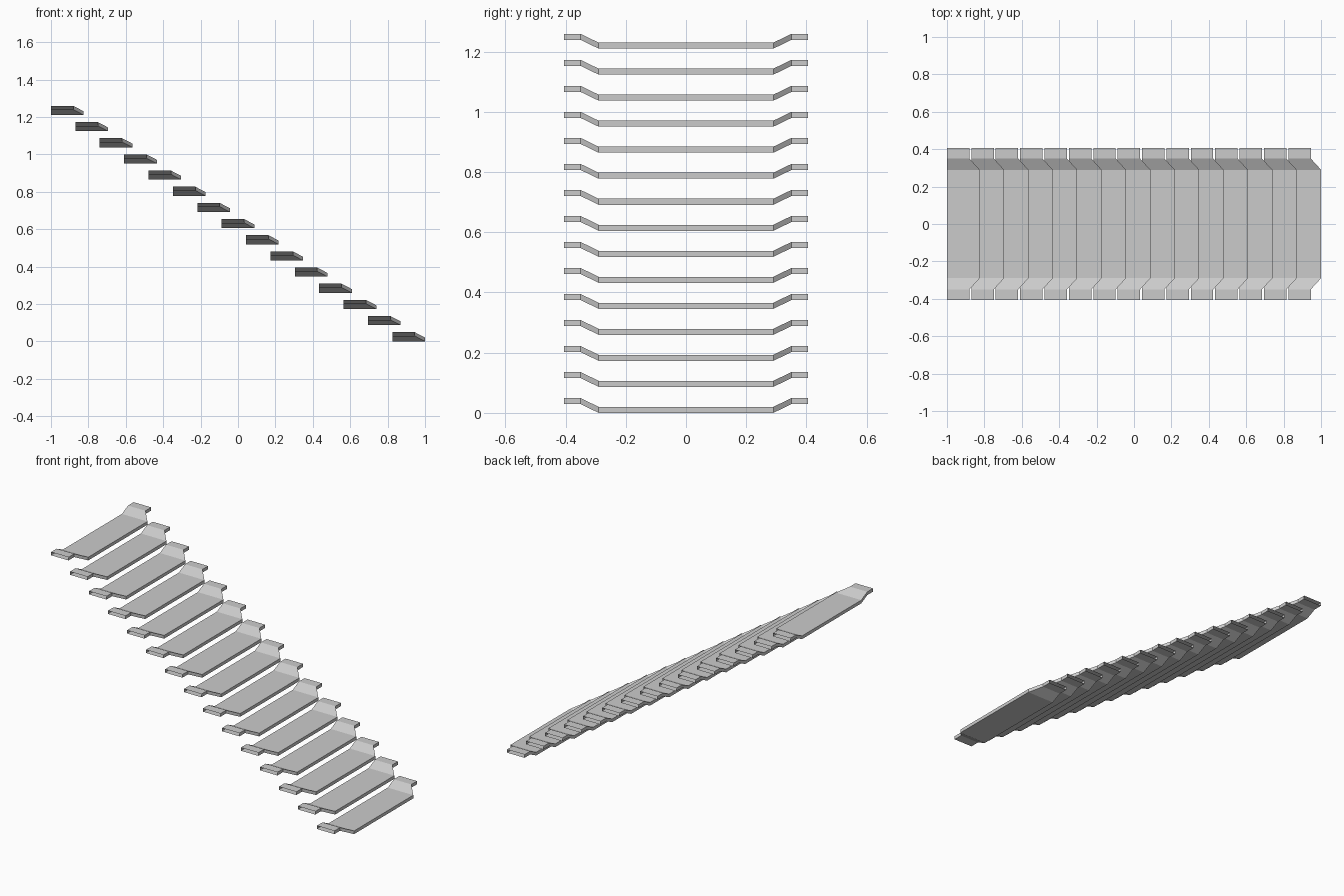
import bpy, bmesh

if "Cube" in bpy.data.objects:
    bpy.data.objects.remove(bpy.data.objects["Cube"])

STEPS = 15
RUN, RISE = 1.825 / 14, 1.21 / 14
THICK = 0.02

# Half of one step, from centre to end: (y, front edge x, underside z)
HALF = [(0.29, 0.175, 0.0), (0.35, 0.12, 0.029), (0.405, 0.12, 0.029)]
SECTIONS = [(-y, x, z) for y, x, z in reversed(HALF)] + HALF


def step_mesh():
    """Folded tread with raised mounting tabs, open at both tab ends."""
    bm = bmesh.new()
    rings = []
    for y, x, z in SECTIONS:
        corners = [(0, y, z), (x, y, z), (x, y, z + THICK), (0, y, z + THICK)]
        rings.append([bm.verts.new(c) for c in corners])
    for a, b in zip(rings, rings[1:]):
        for i in range(4):
            j = (i + 1) % 4
            bm.faces.new((a[j], a[i], b[i], b[j]))
    bmesh.ops.recalc_face_normals(bm, faces=bm.faces[:])
    mesh = bpy.data.meshes.new("step")
    bm.to_mesh(mesh)
    bm.free()
    return mesh


# Flight of identical steps, highest at the left
mesh = step_mesh()
for i in range(STEPS):
    step = bpy.data.objects.new(f"step_{i + 1:02d}", mesh)
    step.location = (-1 + i * RUN, 0, (STEPS - 1 - i) * RISE)
    bpy.context.collection.objects.link(step)
